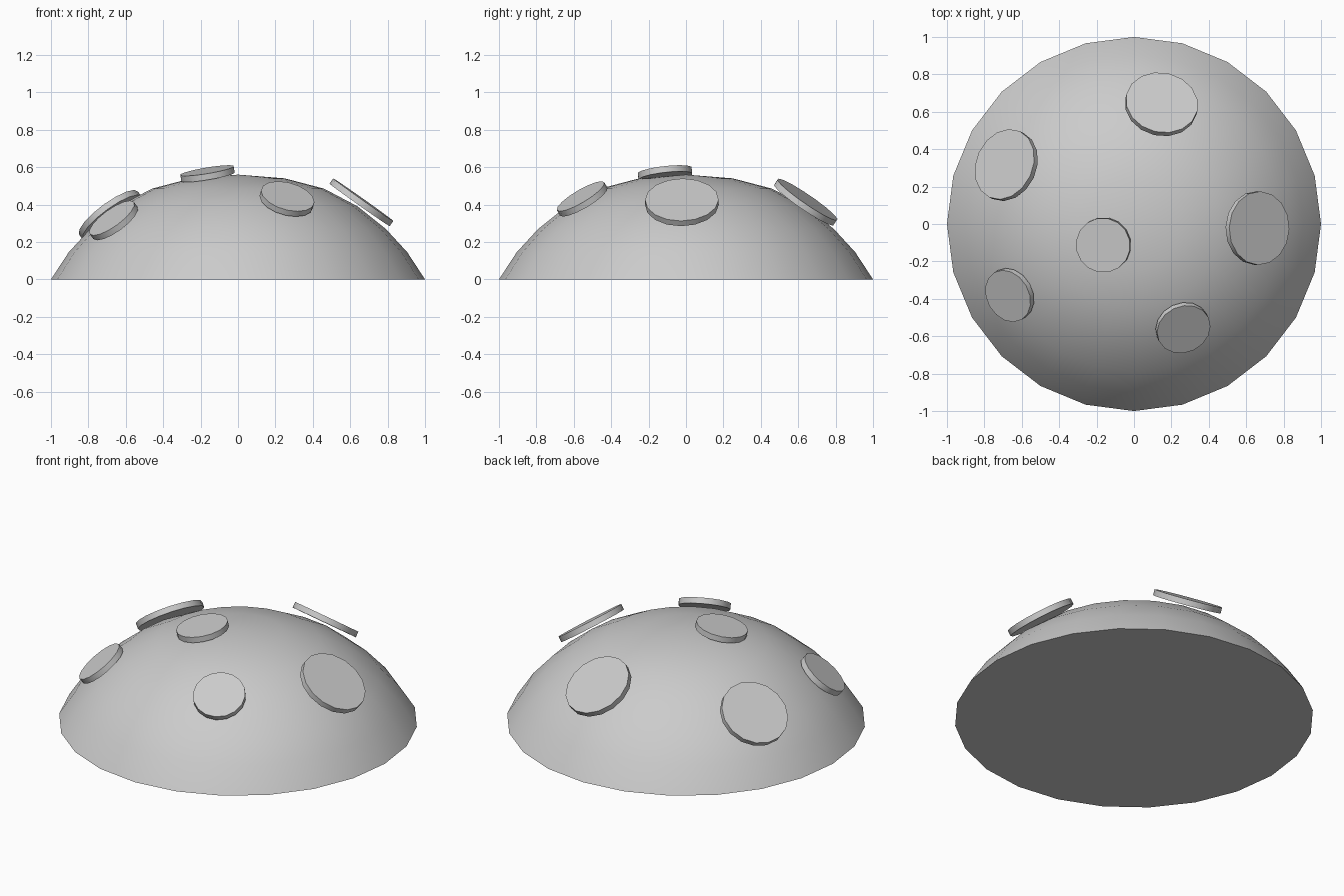
import bpy, bmesh, math
from mathutils import Vector

if "Cube" in bpy.data.objects:
    bpy.data.objects.remove(bpy.data.objects["Cube"])


def finish(bm, name, angle=30):
    me = bpy.data.meshes.new(name)
    bmesh.ops.recalc_face_normals(bm, faces=bm.faces)
    bm.to_mesh(me)
    bm.free()
    ob = bpy.data.objects.new(name, me)
    bpy.context.collection.objects.link(ob)
    bpy.ops.object.select_all(action='DESELECT')
    bpy.context.view_layer.objects.active = ob
    ob.select_set(True)
    bpy.ops.object.shade_smooth_by_angle(angle=math.radians(angle))
    return ob


# Domed cap with flat underside
SIDES = 24
profile = [(1, 0), (0.905, 0.145), (0.79, 0.27), (0.64, 0.39), (0.46, 0.485), (0.25, 0.54)]
bm = bmesh.new()
rings = [[bm.verts.new((r * math.cos(math.tau * i / SIDES), r * math.sin(math.tau * i / SIDES), z))
          for i in range(SIDES)] for r, z in profile]
for a, b in zip(rings, rings[1:]):
    for i in range(SIDES):
        j = (i + 1) % SIDES
        bm.faces.new((a[i], a[j], b[j], b[i]))
tip = bm.verts.new((0, 0, 0.56))
for i in range(SIDES):
    bm.faces.new((rings[-1][i], rings[-1][(i + 1) % SIDES], tip))
bm.faces.new(rings[0][::-1])
finish(bm, "cap_dome")

# Flat round spots: centre, radius
spots = [((-0.163, -0.112, 0.565), 0.147), ((0.147, 0.64, 0.413), 0.195),
         ((-0.683, 0.315, 0.342), 0.195), ((0.66, -0.022, 0.412), 0.197),
         ((-0.665, -0.38, 0.315), 0.146), ((0.262, -0.555, 0.43), 0.147)]
for k, (c, r) in enumerate(spots):
    bm = bmesh.new()
    bmesh.ops.create_cone(bm, cap_ends=True, segments=16, radius1=r, radius2=r, depth=0.034)
    # Lay each spot against the curve of the dome
    n = Vector((c[0], c[1], 1.0 - 0.1 * math.hypot(c[0], c[1]))).normalized()
    bm.transform(n.to_track_quat('Z', 'Y').to_matrix().to_4x4())
    bmesh.ops.translate(bm, verts=bm.verts, vec=Vector(c))
    finish(bm, f"cap_spot_{k + 1}")
